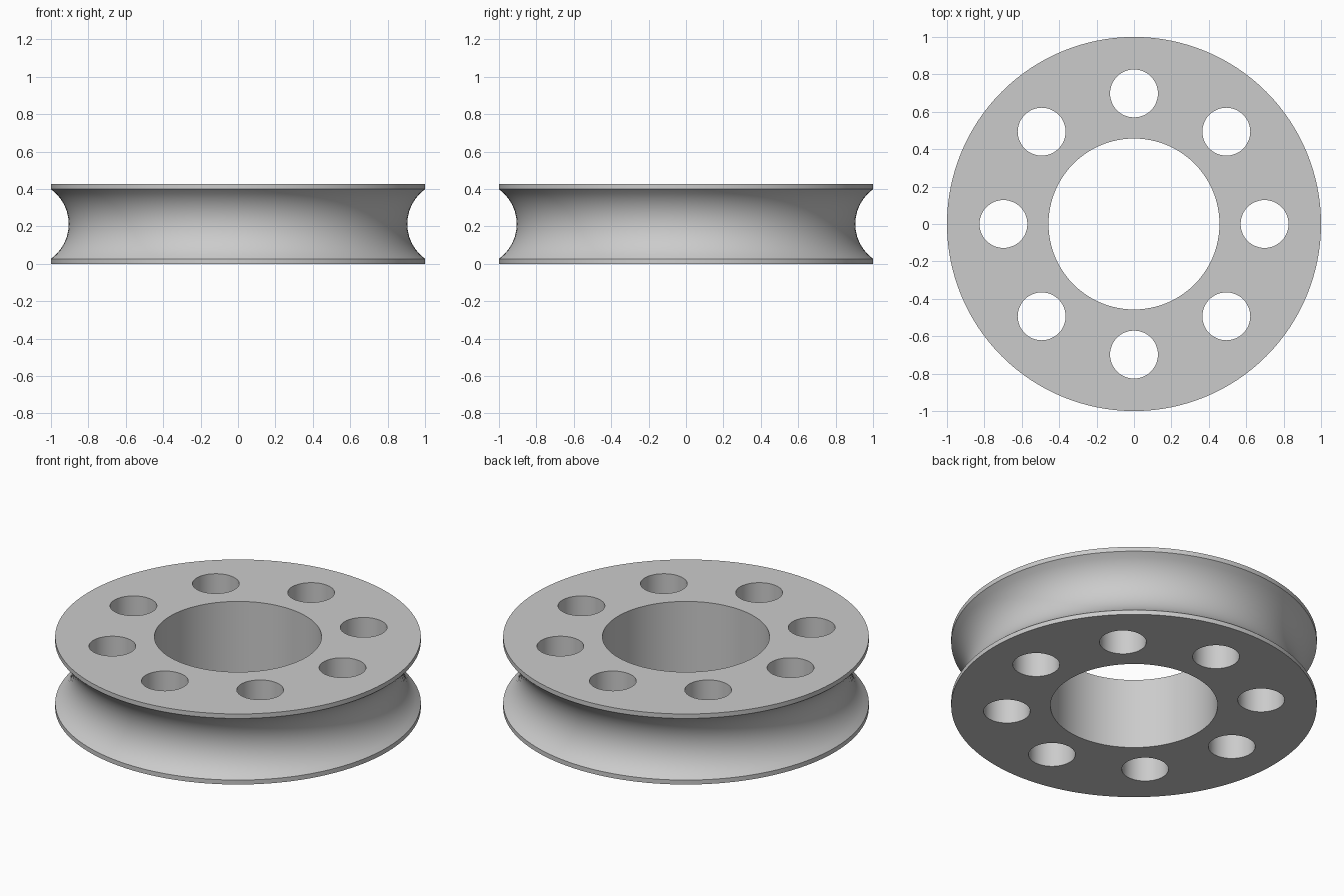
import bpy, bmesh, math

cube = bpy.data.objects.get("Cube")
if cube:
    bpy.data.objects.remove(cube, do_unlink=True)

HEIGHT, LIP = 0.426, 0.027
RIM, WAIST, BORE = 1.0, 0.905, 0.457
HOLE_COUNT, HOLE_RADIUS, HOLE_CIRCLE = 8, 0.128, 0.698

grey = bpy.data.materials.new("plain grey")
grey.use_nodes = True
colour = (0.6, 0.6, 0.6, 1)
grey.diffuse_color = colour
grey.node_tree.nodes["Principled BSDF"].inputs["Base Color"].default_value = colour

bm = bmesh.new()
cap_edges = {"bottom": [], "top": []}


def wall(profile, segments, cx=0.0, cy=0.0):
    """Revolve (radius, z) points about a vertical axis; keep the end loops for the caps."""
    rings = []
    for r, z in profile:
        angles = [math.tau * i / segments for i in range(segments)]
        rings.append([bm.verts.new((cx + r * math.cos(a), cy + r * math.sin(a), z)) for a in angles])
    for low, high in zip(rings, rings[1:]):
        for i in range(segments):
            j = (i + 1) % segments
            bm.faces.new((low[i], low[j], high[j], high[i]))
    for name, ring in (("bottom", rings[0]), ("top", rings[-1])):
        cap_edges[name] += [bm.edges.get((ring[i - 1], ring[i])) for i in range(segments)]


# Outer rim: two thin lips with a concave circular groove between them
half = HEIGHT / 2 - LIP
depth = RIM - WAIST
arc_radius = (half ** 2 + depth ** 2) / (2 * depth)
sweep = math.asin(half / arc_radius)
steps = 12
groove = []
for k in range(steps + 1):
    a = sweep * (2 * k / steps - 1)
    groove.append((WAIST + arc_radius * (1 - math.cos(a)), HEIGHT / 2 + arc_radius * math.sin(a)))
wall([(RIM, 0), *groove, (RIM, HEIGHT)], 128)

# Central bore and the ring of round through holes
wall([(BORE, 0), (BORE, HEIGHT)], 96)
for k in range(HOLE_COUNT):
    a = math.tau * k / HOLE_COUNT
    wall([(HOLE_RADIUS, 0), (HOLE_RADIUS, HEIGHT)], 48,
         HOLE_CIRCLE * math.cos(a), HOLE_CIRCLE * math.sin(a))

# Flat pierced faces
for edges in cap_edges.values():
    bmesh.ops.triangle_fill(bm, edges=edges, use_beauty=True)
bmesh.ops.recalc_face_normals(bm, faces=bm.faces)

mesh = bpy.data.meshes.new("grooved_wheel")
bm.to_mesh(mesh)
bm.free()
mesh.materials.append(grey)
wheel = bpy.data.objects.new("grooved_wheel", mesh)
bpy.context.collection.objects.link(wheel)

# Smooth curved walls, crisp rims
bpy.ops.object.select_all(action="DESELECT")
wheel.select_set(True)
bpy.context.view_layer.objects.active = wheel
bpy.ops.object.shade_smooth_by_angle(angle=math.radians(30))
